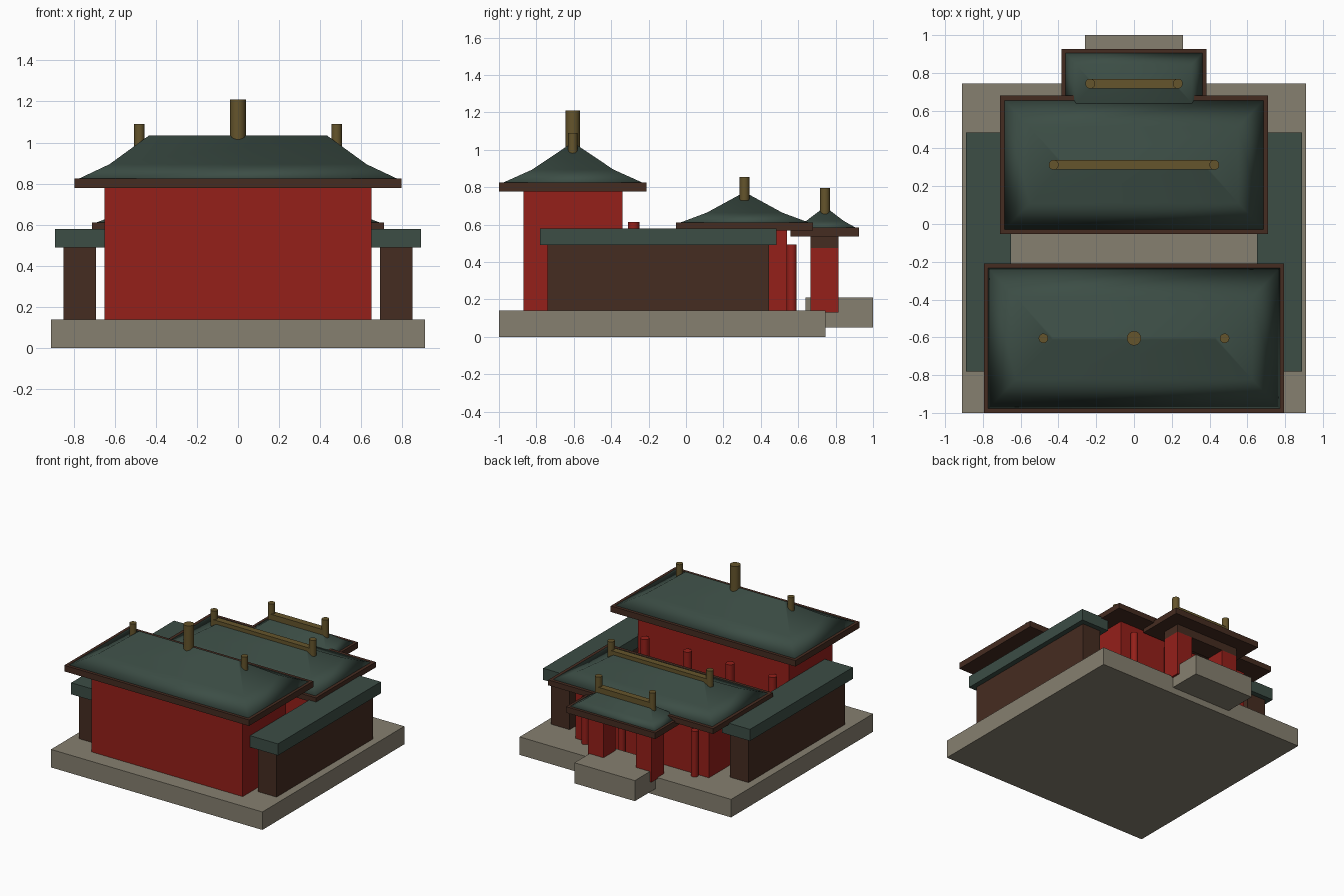
import bpy, bmesh, math

if "Cube" in bpy.data.objects:
    bpy.data.objects.remove(bpy.data.objects["Cube"])


def material(name, rgb):
    m = bpy.data.materials.new(name)
    m.diffuse_color = (*rgb, 1)
    m.use_nodes = True
    m.node_tree.nodes["Principled BSDF"].inputs["Base Color"].default_value = m.diffuse_color
    return m


RED = material("red_paint", (0.30, 0.014, 0.01))
STONE = material("stone", (0.24, 0.215, 0.16))
GREEN = material("green_tile", (0.045, 0.075, 0.06))
BROWN = material("dark_wood", (0.06, 0.025, 0.015))
GOLD = material("old_gold", (0.13, 0.09, 0.025))


def finish(name, bm, mat):
    bmesh.ops.recalc_face_normals(bm, faces=bm.faces)
    mesh = bpy.data.meshes.new(name)
    bm.to_mesh(mesh)
    bm.free()
    mesh.materials.append(mat)
    ob = bpy.data.objects.new(name, mesh)
    bpy.context.collection.objects.link(ob)
    return ob


def box(name, x, y, z, mat):
    bm = bmesh.new()
    bmesh.ops.create_cube(bm, size=1)
    for v in bm.verts:
        v.co = [(a + b) / 2 + c * (b - a) for c, (a, b) in zip(v.co, (x, y, z))]
    return finish(name, bm, mat)


def cylinder(name, x, y, z0, z1, r, mat):
    bm = bmesh.new()
    bmesh.ops.create_cone(bm, cap_ends=True, segments=20, radius1=r, radius2=r, depth=z1 - z0)
    bmesh.ops.translate(bm, verts=bm.verts, vec=(x, y, (z0 + z1) / 2))
    for f in bm.faces:
        f.smooth = len(f.verts) == 4
    return finish(name, bm, mat)


# Flared hip roof: eave, middle and ridge rings, smooth shaded, on a wooden eave board
def roof(name, cy, hx, hy, eave, ridge, board):
    box(name + "_eave_board", (-hx, hx), (cy - hy, cy + hy), (eave - board, eave), BROWN)
    rise = ridge - eave
    rings = [(hx - 0.012, hy - 0.012, eave - 0.005),
             (hx - hy * 0.43, hy * 0.55, eave + rise * 0.33),
             (hx - hy * 0.92, 0.008, ridge)]
    bm = bmesh.new()
    loops = [[bm.verts.new((sx * a, cy + sy * b, z))
              for sx, sy in ((-1, -1), (1, -1), (1, 1), (-1, 1))] for a, b, z in rings]
    for lo, hi in zip(loops, loops[1:]):
        for i in range(4):
            j = (i + 1) % 4
            bm.faces.new((lo[i], lo[j], hi[j], hi[i]))
    bm.faces.new(loops[-1])
    bm.faces.new(loops[0][::-1])
    for f in bm.faces:
        f.smooth = True
    return finish(name + "_roof", bm, GREEN)


# Platform, courtyard paving and rear step
box("platform", (-0.91, 0.91), (-1, 0.745), (0, 0.14), STONE)
box("courtyard_paving", (-0.53, 0.53), (-0.34, 0.09), (0.13, 0.143), STONE)
box("rear_step", (-0.26, 0.26), (0.64, 1.0), (0.05, 0.21), STONE)

# Main hall with finials and rear columns
box("main_hall_walls", (-0.65, 0.65), (-0.87, -0.34), (0.14, 0.785), RED)
roof("main_hall", -0.605, 0.795, 0.395, 0.825, 1.035, 0.047)
cylinder("main_finial", 0, -0.605, 0.99, 1.21, 0.038, GOLD)
for x in (-0.48, 0.48):
    cylinder("main_side_finial", x, -0.605, 0.97, 1.09, 0.025, GOLD)
for x in (-0.55, -0.183, 0.183, 0.55):
    cylinder("main_hall_column", x, -0.28, 0.14, 0.615, 0.031, RED)

# Middle hall with columns on the rear side
box("middle_hall_walls", (-0.575, 0.575), (0.09, 0.54), (0.14, 0.575), RED)
roof("middle_hall", 0.313, 0.71, 0.367, 0.612, 0.77, 0.042)
for x in (-0.47, -0.157, 0.157, 0.47):
    cylinder("middle_hall_column", x, 0.565, 0.14, 0.495, 0.027, RED)

# Gate: two piers, lintel and roof
for s in (-1, 1):
    box("gate_pier", sorted((s * 0.14, s * 0.275)), (0.665, 0.815), (0.13, 0.475), RED)
box("gate_lintel", (-0.275, 0.275), (0.665, 0.815), (0.475, 0.545), BROWN)
roof("gate", 0.743, 0.383, 0.183, 0.585, 0.69, 0.047)

# Ridge bars with end finials on the middle hall and gate
for name, x, y, z0, z1, top in (("middle", 0.425, 0.313, 0.73, 0.79, 0.855),
                                ("gate", 0.232, 0.743, 0.655, 0.72, 0.797)):
    box(name + "_ridge_bar", (-x, x), (y - 0.025, y + 0.025), (z0, z1), GOLD)
    for s in (-1, 1):
        cylinder(name + "_ridge_finial", s * x, y, z0, top, 0.026, GOLD)

# Side galleries
for s in (-1, 1):
    box("gallery_wall", sorted((s * 0.69, s * 0.85)), (-0.74, 0.445), (0.14, 0.49), BROWN)
    box("gallery_roof", sorted((s * 0.65, s * 0.89)), (-0.78, 0.485), (0.49, 0.58), GREEN)
